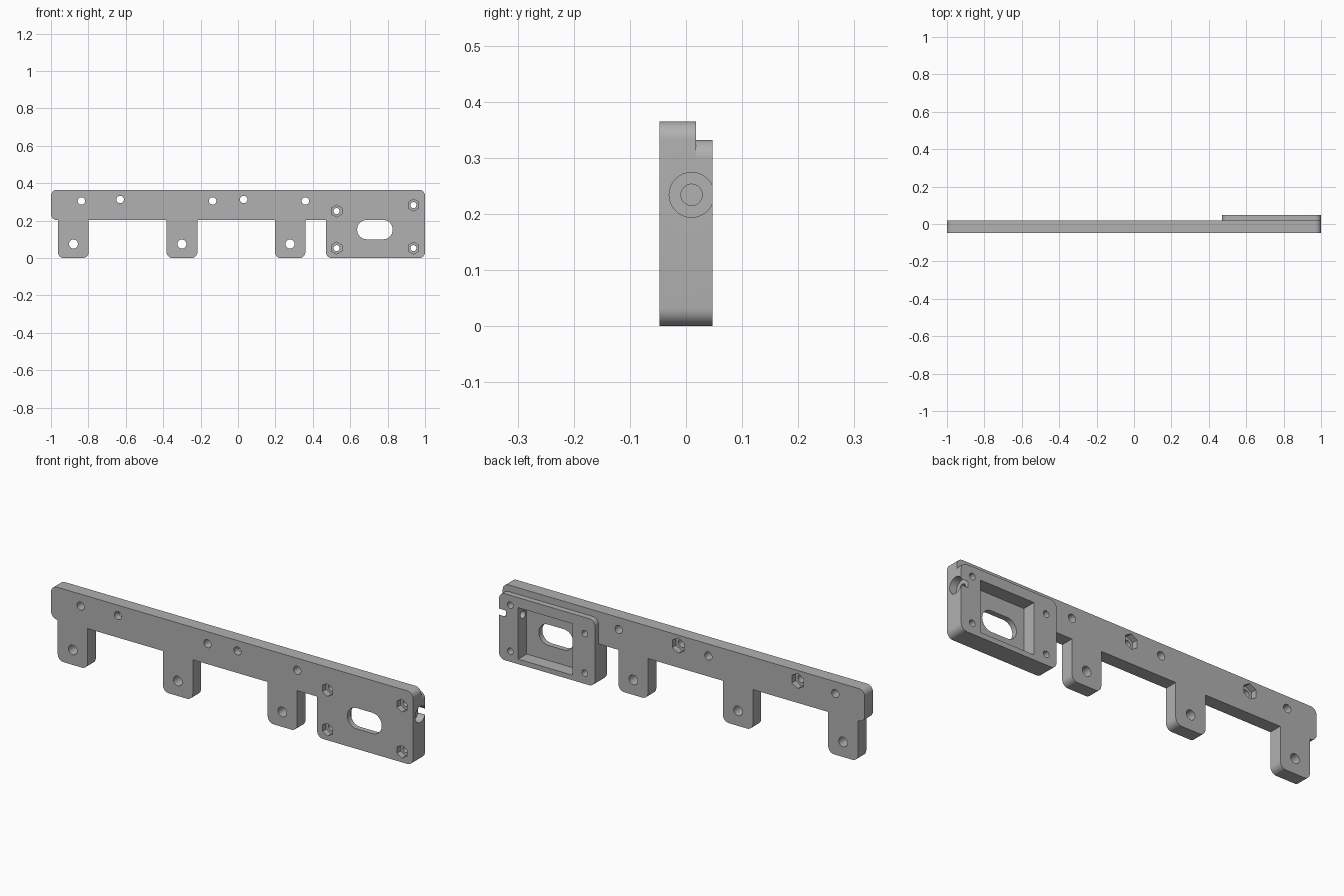
import bpy, bmesh, math
from mathutils import Vector

cube = bpy.data.objects.get("Cube")
if cube:
    bpy.data.objects.remove(cube, do_unlink=True)

grey = bpy.data.materials.new("plain grey")
grey.use_nodes = True
grey.diffuse_color = (0.44, 0.44, 0.44, 1)
grey.node_tree.nodes["Principled BSDF"].inputs["Base Color"].default_value = grey.diffuse_color

FRONT, STEP, BACK = -0.047, 0.018, 0.047
R = 0.032


def rounded(corners, steps=8):
    """Outline from (x, z, radius) corners; a zero radius stays sharp."""
    out = []
    for i, (x, z, r) in enumerate(corners):
        p = Vector((x, z))
        if r == 0:
            out.append(p)
            continue
        a = (Vector(corners[i - 1][:2]) - p).normalized()
        b = (Vector(corners[(i + 1) % len(corners)][:2]) - p).normalized()
        centre = p + (a + b) * r
        for k in range(steps + 1):
            t = k / steps * math.pi / 2
            out.append(centre - b * r * math.cos(t) - a * r * math.sin(t))
    return out


def box(x0, x1, z0, z1, r=0):
    return rounded([(x0, z0, r), (x1, z0, r), (x1, z1, r), (x0, z1, r)])


def circle(x, z, r, n=32):
    return [Vector((x + r * math.sin(k * math.tau / n), z + r * math.cos(k * math.tau / n)))
            for k in range(n)]


def prism(name, outline, start, end, along_x=False):
    """Extrude an outline in depth, or sideways with the outline in (y, z)."""
    bm = bmesh.new()
    place = (lambda p: (start, p.x, p.y)) if along_x else (lambda p: (p.x, start, p.y))
    face = bm.faces.new([bm.verts.new(place(p)) for p in outline])
    ext = bmesh.ops.extrude_face_region(bm, geom=[face])
    move = Vector((end - start, 0, 0)) if along_x else Vector((0, end - start, 0))
    bmesh.ops.translate(bm, vec=move,
                        verts=[g for g in ext["geom"] if isinstance(g, bmesh.types.BMVert)])
    bmesh.ops.recalc_face_normals(bm, faces=bm.faces)
    mesh = bpy.data.meshes.new(name)
    bm.to_mesh(mesh)
    bm.free()
    mesh.materials.append(grey)
    obj = bpy.data.objects.new(name, mesh)
    bpy.context.collection.objects.link(obj)
    return obj


# Rail with three hanging tabs and the deep block at its left end
tabs = [(-0.963, -0.798), (-0.382, -0.217), (0.197, 0.36)]
under = 0.203
edge = [(-1, 0.365, R), (-1, under, R)]
for x0, x1 in tabs:
    edge += [(x0, under, 0), (x0, 0, R), (x1, 0, R), (x1, under, 0)]
edge += [(0.47, under, 0), (0.47, 0, R), (1, 0, R), (1, 0.365, R)]
plate = prism("rail_plate", rounded(edge), FRONT, STEP)

# Raised housing on the back of the block
housing = prism("housing_rim", box(0.47, 1, 0, 0.332, R), STEP, BACK)

cutters = []


def cut(outline, start=-0.1, end=0.1, along_x=False):
    obj = prism("cutter", outline, start, end, along_x)
    obj.hide_render = True
    cutters.append(obj)


# Housing recess and oblong window
cut(box(0.595, 0.894, 0.025, 0.282), -0.02, 0.1)
cut(box(0.637, 0.827, 0.1, 0.204, 0.0515), -0.1, 0)

# Housing screw holes with nut pockets in front
for x, z in [(0.527, 0.251), (0.938, 0.283), (0.527, 0.053), (0.938, 0.053)]:
    cut(circle(x, z, 0.016))
    cut(circle(x, z, 0.032, 6), -0.1, FRONT + 0.03)

# Rail holes, two of them with nut pockets behind
for x in (-0.837, -0.136, 0.36):
    cut(circle(x, 0.305, 0.02))
for x in (-0.63, 0.03):
    cut(circle(x, 0.313, 0.02))
    cut(circle(x, 0.313, 0.038, 6), STEP - 0.03, 0.1)

# Tab holes
for x in (-0.88, -0.3, 0.278):
    cut(circle(x, 0.075, 0.024))

# Cable bore through the end wall, wider at its mouth
cut(circle(0.01, 0.234, 0.019), 0.85, 1.1, True)
cut(circle(0.01, 0.234, 0.04), 0.962, 1.1, True)

# Apply the cuts
for part in (plate, housing):
    for c in cutters:
        mod = part.modifiers.new("cut", "BOOLEAN")
        mod.operation, mod.solver, mod.object = "DIFFERENCE", "EXACT", c
    graph = bpy.context.evaluated_depsgraph_get()
    mesh = bpy.data.meshes.new_from_object(part.evaluated_get(graph))
    part.modifiers.clear()
    part.data = mesh
    mesh.name = part.name
for c in cutters:
    bpy.data.objects.remove(c, do_unlink=True)

# Smooth the round walls and keep the edges crisp
for obj in bpy.context.selected_objects:
    obj.select_set(False)
for part in (plate, housing):
    part.select_set(True)
bpy.context.view_layer.objects.active = plate
bpy.ops.object.shade_smooth_by_angle(angle=math.radians(30))
